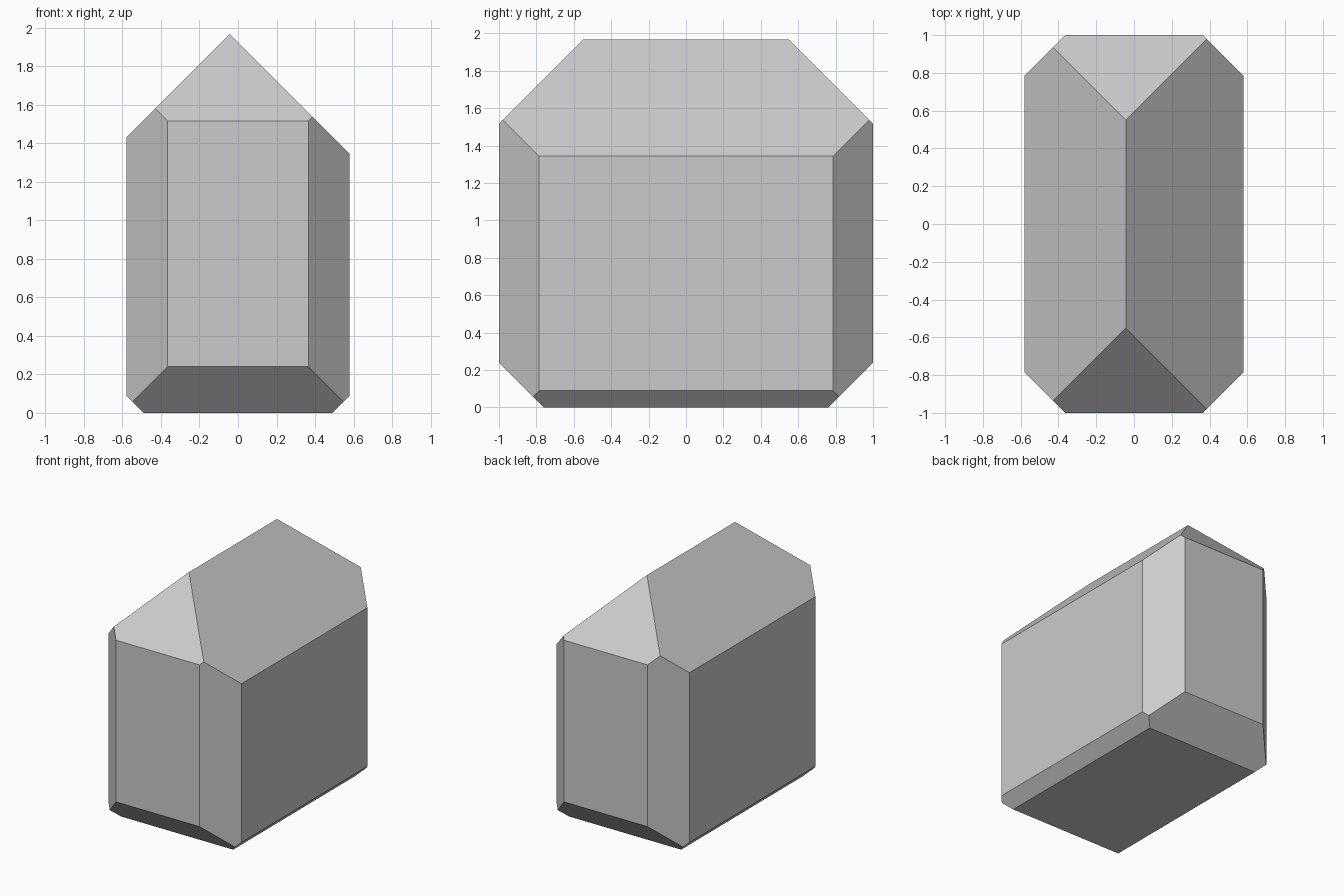
import bpy, bmesh
from mathutils import Vector

if "Cube" in bpy.data.objects:
    bpy.data.objects.remove(bpy.data.objects["Cube"])

W, D, H = 0.58, 1.0, 1.97   # half width, half depth, block height


def cut(bm, normal, offset):
    """Slice off everything where normal . p > offset and cap the hole."""
    n = Vector(normal)
    res = bmesh.ops.bisect_plane(
        bm, geom=bm.verts[:] + bm.edges[:] + bm.faces[:], dist=1e-5,
        plane_co=n * (offset / n.length_squared), plane_no=n, clear_outer=True)
    rim = [e for e in res["geom_cut"] if isinstance(e, bmesh.types.BMEdge)]
    bmesh.ops.holes_fill(bm, edges=rim, sides=0)


# Upright block
bm = bmesh.new()
bmesh.ops.create_cube(bm, size=1)
for v in bm.verts:
    v.co = (v.co.x * 2 * W, v.co.y * 2 * D, (v.co.z + 0.5) * H)

# Roof slopes, ridge slightly left of centre
cut(bm, (1, 0, 1), 1.923)
cut(bm, (-1, 0, 1), 2.01)

for s in (-1, 1):
    cut(bm, (0, s, 1), 2.516)       # hipped roof ends
    cut(bm, (0, s, -1), 0.76)       # base bevels, front and back
    cut(bm, (s, 0, -1), 0.49)       # base bevels, sides
    for t in (-1, 1):
        cut(bm, (s, t, 0), 1.365)   # vertical corner bevels

bmesh.ops.recalc_face_normals(bm, faces=bm.faces[:])
mesh = bpy.data.meshes.new("faceted_crystal")
bm.to_mesh(mesh)
bm.free()
bpy.context.collection.objects.link(bpy.data.objects.new("faceted_crystal", mesh))
